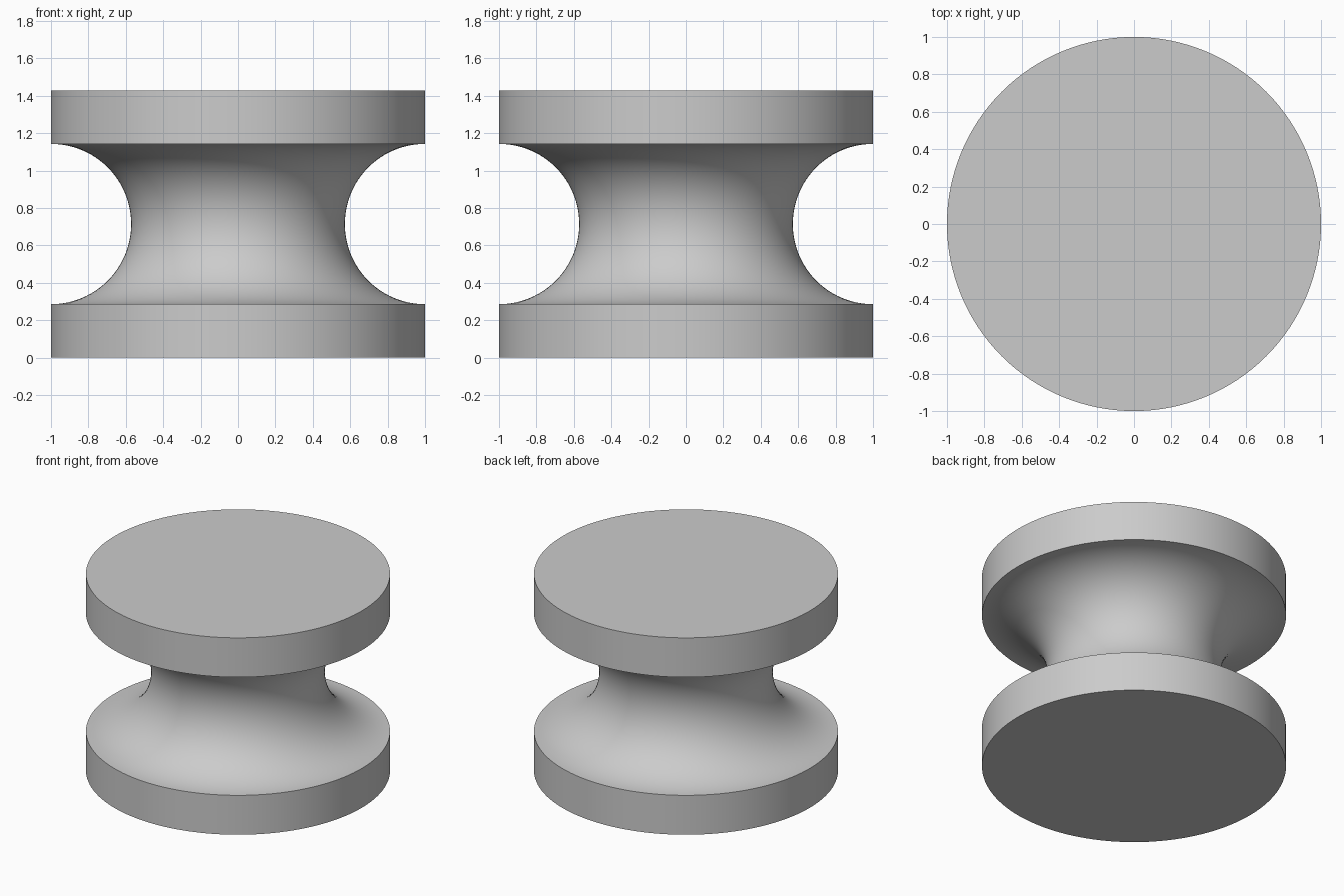
import bpy
import bmesh
from math import pi, sin, cos, radians

cube = bpy.data.objects.get("Cube")
if cube:
    bpy.data.objects.remove(cube, do_unlink=True)

RADIUS = 1.0
RIM = 2 / 7          # height of each disc rim
GROOVE = 3 / 7       # radius of the half-round groove
HEIGHT = 2 * (RIM + GROOVE)
ARC_STEPS = 48
SEGMENTS = 128

# Plain grey material
grey = bpy.data.materials.new("plain_grey")
grey.use_nodes = True
colour = (0.6, 0.6, 0.6, 1)
grey.diffuse_color = colour
grey.node_tree.nodes["Principled BSDF"].inputs["Base Color"].default_value = colour

# Side profile: lower rim, half-round groove, upper rim
profile = [(RADIUS, 0)]
for i in range(ARC_STEPS + 1):
    a = pi * i / ARC_STEPS
    profile.append((RADIUS - GROOVE * sin(a), HEIGHT / 2 - GROOVE * cos(a)))
profile.append((RADIUS, HEIGHT))

# Lathe the profile around z and close both ends
bm = bmesh.new()
verts = [bm.verts.new((r, 0, z)) for r, z in profile]
edges = [bm.edges.new(pair) for pair in zip(verts, verts[1:])]
bmesh.ops.spin(bm, geom=verts + edges, cent=(0, 0, 0), axis=(0, 0, 1),
               angle=2 * pi, steps=SEGMENTS)
bmesh.ops.remove_doubles(bm, verts=bm.verts[:], dist=0.0001)
bmesh.ops.holes_fill(bm, edges=[e for e in bm.edges if e.is_boundary], sides=0)
bmesh.ops.recalc_face_normals(bm, faces=bm.faces[:])

mesh = bpy.data.meshes.new("grooved_spool")
bm.to_mesh(mesh)
bm.free()
mesh.materials.append(grey)
spool = bpy.data.objects.new("grooved_spool", mesh)
bpy.context.collection.objects.link(spool)

# Smooth curves, crisp rim edges
bpy.ops.object.select_all(action='DESELECT')
spool.select_set(True)
bpy.context.view_layer.objects.active = spool
bpy.ops.object.shade_smooth_by_angle(angle=radians(30))
